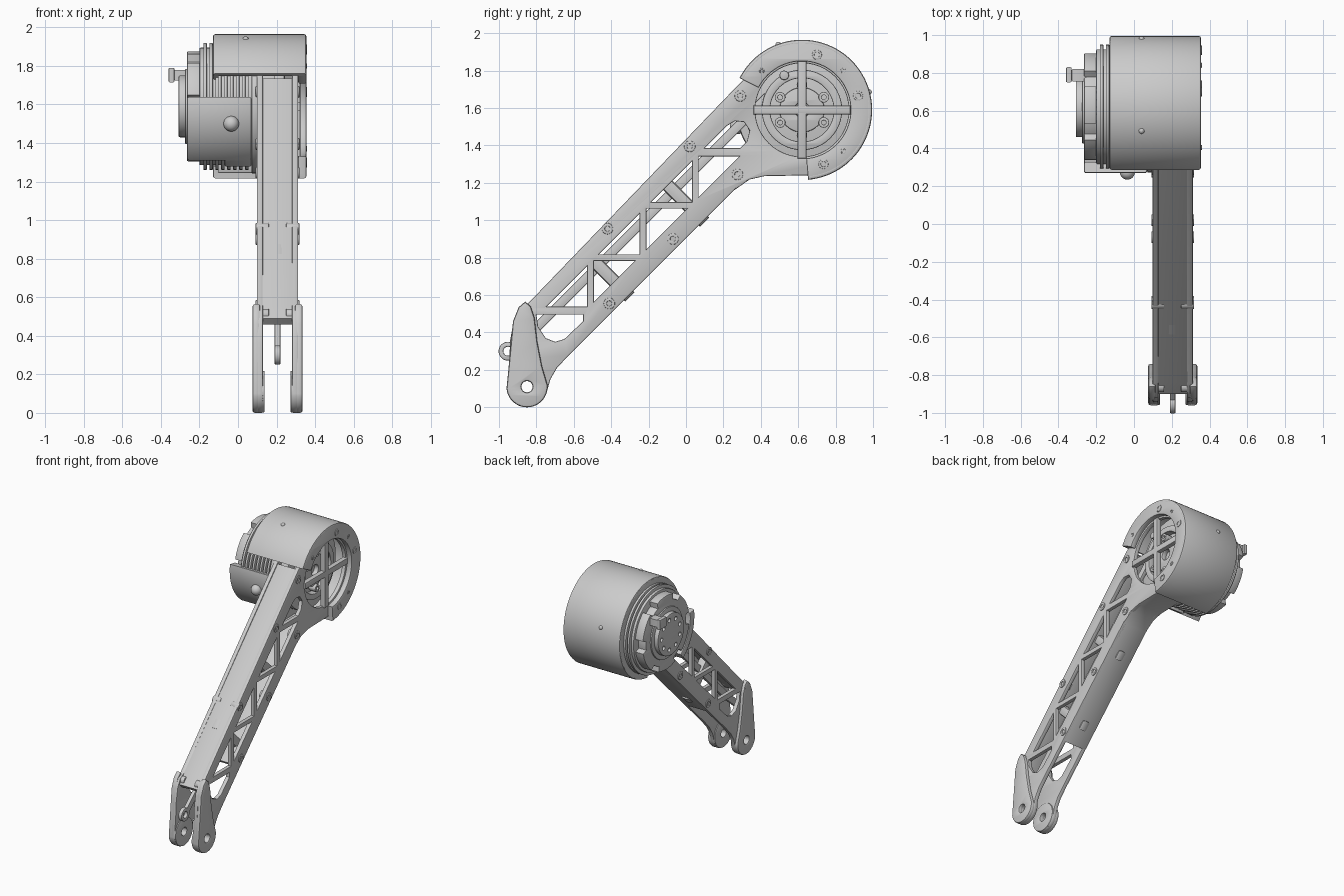
import bpy, bmesh
from math import sin, cos, radians, pi

if "Cube" in bpy.data.objects:
    bpy.data.objects.remove(bpy.data.objects["Cube"])

HUB = (0.62, 1.59)      # motor axis (y, z)
PIN = (-0.85, 0.11)     # fork pin axis (y, z)
MID = 0.205             # x of the link's middle plane


def arc(c, r, a0, a1, n=24):
    return [(c[0] + r * cos(radians(a0 + (a1 - a0) * i / n)),
             c[1] + r * sin(radians(a0 + (a1 - a0) * i / n))) for i in range(n + 1)]


def circle(c, r, n=48):
    return arc(c, r, 0, 360, n)[:-1]


def sector(r0, r1, a0, a1):
    return arc(HUB, r1, a0, a1, 64) + arc(HUB, r0, a1, a0, 64)


def strip(path, w):
    """Constant-width band below/right of a path in the y-z plane."""
    k = w * 0.707
    return path + [(y + k, z - k) for y, z in reversed(path)]


def prism(name, outline, x0, x1, holes=(), bevel=0.006):
    """Extrude a y-z profile (with holes) along x with rounded edges."""
    cu = bpy.data.curves.new(name, 'CURVE')
    cu.dimensions = '2D'
    cu.fill_mode = 'BOTH'
    for pts in [outline, *holes]:
        sp = cu.splines.new('POLY')
        sp.points.add(len(pts) - 1)
        for p, (y, z) in zip(sp.points, pts):
            p.co = (y, z, 0, 1)
        sp.use_cyclic_u = True
    cu.extrude = (x1 - x0) / 2 - bevel
    cu.bevel_depth = bevel
    cu.bevel_resolution = 1
    cu.offset = -bevel
    tmp = bpy.data.objects.new(name, cu)
    bpy.context.collection.objects.link(tmp)
    dg = bpy.context.evaluated_depsgraph_get()
    me = bpy.data.meshes.new_from_object(tmp.evaluated_get(dg))
    bpy.data.objects.remove(tmp)
    bm = bmesh.new()
    bm.from_mesh(me)
    bmesh.ops.remove_doubles(bm, verts=bm.verts, dist=1e-5)
    for v in bm.verts:
        y, z, x = v.co
        v.co = (x + (x0 + x1) / 2, y, z)
    bmesh.ops.recalc_face_normals(bm, faces=bm.faces)
    bm.to_mesh(me)
    bm.free()
    ob = bpy.data.objects.new(name, me)
    bpy.context.collection.objects.link(ob)
    bpy.ops.object.select_all(action='DESELECT')
    ob.select_set(True)
    bpy.context.view_layer.objects.active = ob
    bpy.ops.object.shade_smooth_by_angle(angle=radians(35))
    return ob


def disc(name, c, r, x0, x1, hole=0, bevel=0.006):
    return prism(name, circle(c, r), x0, x1, [circle(c, hole)] if hole else (), bevel)


def both_sides(x0, x1):
    """The same x range and its mirror about the link's middle plane."""
    return [("right", x0, x1), ("left", 2 * MID - x1, 2 * MID - x0)]


# Truss windows: triangles left between zigzag struts
windows = []
S, R, K = 0.28, 0.082, 0.78
for k in range(4):
    uy, uz = -0.79 + S * k, 0.52 + S * k
    tris = [((uy + S - R, uz + R), [(uy, uz), (uy + S, uz), (uy + S, uz + S)])]
    if k < 3:
        tris.append(((uy + S + R, uz + S - R),
                     [(uy + S, uz), (uy + 2 * S, uz + S), (uy + S, uz + S)]))
    if k == 3:
        tris = [((0, 0), [(0.10, 1.385), (0.29, 1.385), (0.325, 1.42), (0.34, 1.48),
                          (0.31, 1.525), (0.26, 1.53), (0.22, 1.505)])]
    for (cy, cz), t in tris:
        f = 1 if k == 3 else K
        windows.append([(cy + (y - cy) * f, cz + (z - cz) * f) for y, z in t])
windows.append([(-0.80, 0.495), (-0.79, 0.43), (-0.75, 0.37), (-0.70, 0.35),
                (-0.65, 0.365), (-0.55, 0.46), (-0.55, 0.495)])

# Link side plates
plate = (arc(PIN, 0.11, 185, 350) +
         [(-0.725, 0.15), (-0.69, 0.21), (-0.63, 0.275), (0.25, 1.155), (0.29, 1.19),
          (0.34, 1.218), (0.42, 1.236)] +
         arc(HUB, 0.35, -90, 152, 48) +
         [(0.29, 1.735), (-0.84, 0.56), (-0.89, 0.53), (-0.92, 0.47), (-0.94, 0.36), (-0.945, 0.25)])
# Fork cheeks standing proud of the plates
cheek = (arc(PIN, 0.11, 185, 365) +
         [(-0.77, 0.22), (-0.795, 0.35), (-0.81, 0.48), (-0.83, 0.54), (-0.86, 0.565),
          (-0.895, 0.535), (-0.925, 0.46), (-0.945, 0.25)])
pin_hole = circle(PIN, 0.03, 24)
for side, a, b in both_sides(0.28, 0.312):
    prism("link_plate_" + side, plate, a, b, windows + [pin_hole, circle(HUB, 0.25)])
for side, a, b in both_sides(0.295, 0.335):
    prism("fork_cheek_" + side, cheek, a, b, [pin_hole], 0.012)
for side, a, b in both_sides(0.272, 0.30):
    disc("fork_boss_" + side, PIN, 0.108, a, b, 0.03)

# Link upper and lower walls
prism("link_upper_wall", strip([(0.30, 1.735), (-0.84, 0.558), (-0.90, 0.49)], 0.045), 0.10, 0.31)
prism("link_lower_wall",
      [(-0.42, 0.485), (0.25, 1.155), (0.34, 1.218), (0.42, 1.236), (0.65, 1.24),
       (0.65, 1.275), (0.41, 1.27), (0.32, 1.25), (0.22, 1.185), (-0.445, 0.51)], 0.10, 0.31)

# Bolts along the link chords, both sides
for c in [(-0.86, 0.51), (-0.42, 0.955), (0.02, 1.395), (0.29, 1.665),
          (-0.41, 0.555), (-0.07, 0.90), (0.275, 1.245)]:
    x = 0.325 if c[1] > 0.52 else 0.342
    for side, a, b in both_sides(0.25, x - 0.007):
        disc("link_bolt_" + side, c, 0.03, a, b, 0.014, 0.003)

# Push rod with eye, and cross posts inside the link
prism("push_rod", strip([(0.42, 1.68), (-0.80, 0.46), (-0.945, 0.335)], 0.05), 0.19, 0.22)
disc("push_rod_eye", (-0.952, 0.30), 0.05, 0.19, 0.22, 0.024)
for y, z in [(-0.43, 0.72), (-0.03, 1.12)]:
    d, w = 0.13, 0.025
    prism("inner_post", [(y - d - w, z + d - w), (y + d - w, z - d - w),
                         (y + d + w, z - d + w), (y - d + w, z + d + w)], 0.17, 0.24, bevel=0.02)

# Drum shell with end flange
A0, A1 = -85, 153
prism("drum_shell", sector(0.345, 0.375, A0, A1), -0.13, 0.355, bevel=0.012)
prism("drum_flange", sector(0.26, 0.37, A0, A1), 0.312, 0.355, bevel=0.008)
prism("drum_back_rim", sector(0.31, 0.37, A0, A1), -0.13, -0.10)
for c, r in [((0.70, 1.885), 0.026), ((0.92, 1.665), 0.026), ((0.735, 1.30), 0.026),
             ((0.405, 1.80), 0.014), ((0.84, 1.80), 0.014), ((0.84, 1.37), 0.014)]:
    disc("flange_bolt", c, r, 0.33, 0.359, r * 0.55, 0.002)
for ang in (15, 110):
    a = radians(ang)
    bpy.ops.mesh.primitive_uv_sphere_add(
        segments=16, ring_count=8, radius=0.016,
        location=(0.04, HUB[0] + 0.37 * cos(a), HUB[1] + 0.37 * sin(a)))
    bpy.context.object.name = "shell_screw"

# Cross spokes over the hub opening
for name, hy, hz in [("spoke_horizontal", 0.26, 0.024), ("spoke_vertical", 0.024, 0.26)]:
    y, z = HUB
    prism(name, [(y - hy, z - hz), (y + hy, z - hz), (y + hy, z + hz), (y - hy, z + hz)],
          0.285, 0.325, bevel=0.008)

# Motor body with cooling fins
disc("motor_body", HUB, 0.305, -0.20, 0.19)
disc("motor_adapter", HUB, 0.348, 0.07, 0.105)
for i in range(8):
    x = -0.18 + i * 0.031
    disc("motor_fin", HUB, 0.33, x, x + 0.018, 0.29, 0.003)

# Motor end details seen through the spokes
disc("motor_end_ring", HUB, 0.215, 0.18, 0.24, 0.17)
disc("motor_end_plate", HUB, 0.12, 0.18, 0.225, 0.04)
for i in range(6):
    a = 30 + i * 60
    disc("motor_end_screw", arc(HUB, 0.135, a, a, 1)[0], 0.028, 0.18, 0.245, 0.012, 0.003)
disc("motor_cable_post", (0.525, 1.775), 0.025, 0.18, 0.27)

# Gearbox with lugs and output flange
lugs = []
for i in range(6):
    lugs += arc(HUB, 0.285, i * 60 + 8, i * 60 + 48, 10) + arc(HUB, 0.245, i * 60 + 50, i * 60 + 66, 4)
prism("gearbox_lugs", lugs, -0.265, -0.18)
prism("output_flange", circle(HUB, 0.16), -0.308, -0.25,
      [circle(arc(HUB, 0.115, a, a, 1)[0], 0.014, 12) for a in range(0, 360, 40)])
disc("gearbox_collar", HUB, 0.195, -0.275, -0.24)

# Connector tab on the gearbox face
prism("connector_neck", [(0.755, 1.725), (0.82, 1.725), (0.82, 1.78), (0.755, 1.78)], -0.33, -0.25)
prism("connector_tab", [(0.75, 1.715), (0.83, 1.715), (0.83, 1.79), (0.75, 1.79)], -0.36, -0.33)

# Curved cable cover at the front of the motor, with a small knob
prism("cable_cover", sector(0.295, 0.35, 172, 233), -0.265, 0.07, bevel=0.01)
prism("cable_cover_foot", sector(0.30, 0.348, 225, 244), -0.07, 0.07, bevel=0.01)
bpy.ops.mesh.primitive_uv_sphere_add(segments=24, ring_count=12, radius=0.04,
                                     location=(-0.035, 0.275, 1.50))
bpy.context.object.name = "cover_knob"
bpy.ops.object.shade_smooth()
